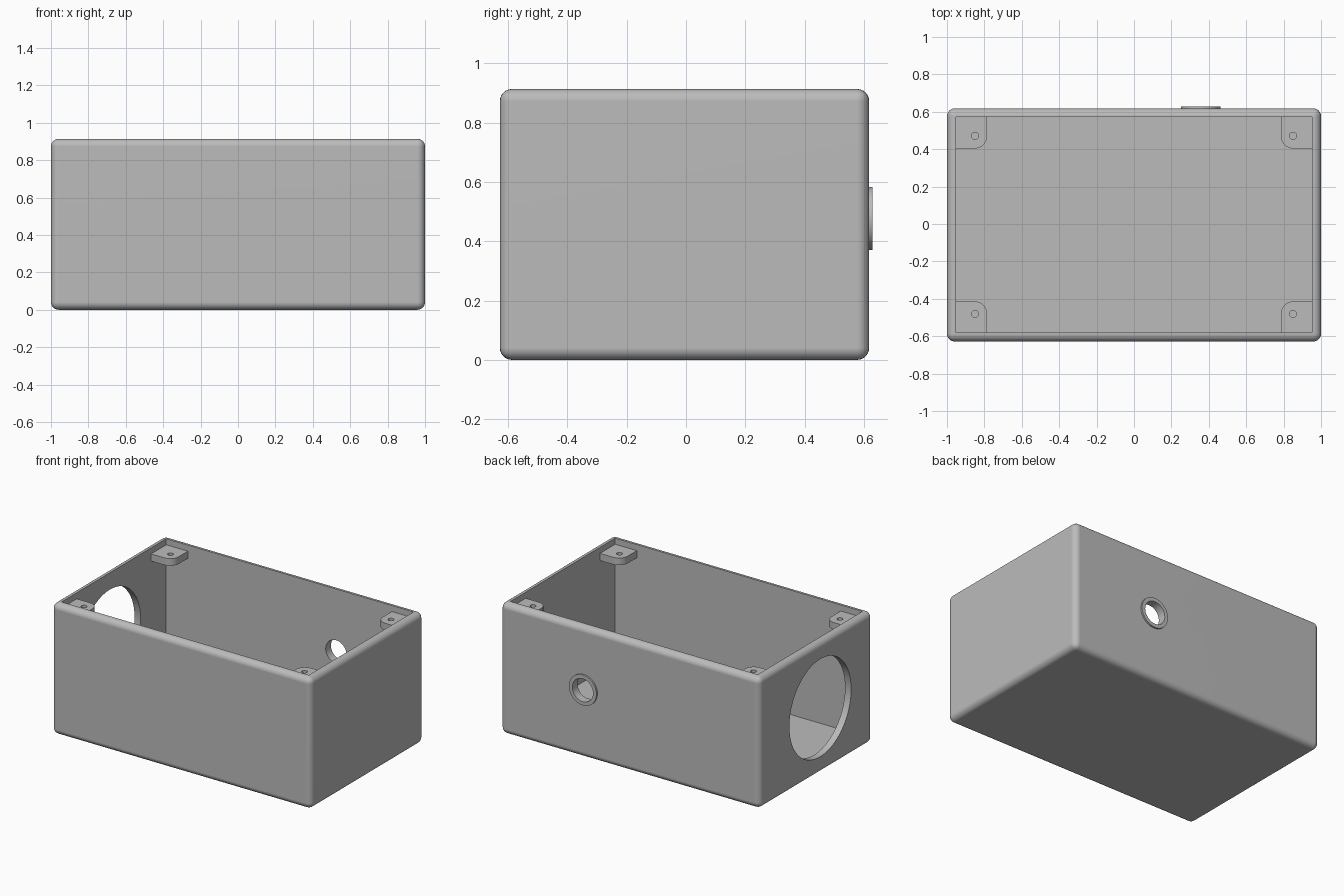
import bpy, bmesh, math
from mathutils import Matrix, Vector

if "Cube" in bpy.data.objects:
    bpy.data.objects.remove(bpy.data.objects["Cube"], do_unlink=True)

H, WALL, FILLET = 0.914, 0.047, 0.041
HALF_X, HALF_Y, MID_Y = 1.0, 0.623, -0.005
IN_X, IN_Y = HALF_X - WALL, HALF_Y - WALL
BOSS_TOP, BOSS_T, BOSS_W = 0.872, 0.05, 0.167

grey = bpy.data.materials.new("plain grey")
grey.use_nodes = True
colour = (0.5, 0.5, 0.5, 1)
grey.diffuse_color = colour
grey.node_tree.nodes["Principled BSDF"].inputs["Base Color"].default_value = colour


def make(name, bm):
    bmesh.ops.recalc_face_normals(bm, faces=bm.faces)
    mesh = bpy.data.meshes.new(name)
    bm.to_mesh(mesh)
    bm.free()
    mesh.materials.append(grey)
    ob = bpy.data.objects.new(name, mesh)
    bpy.context.collection.objects.link(ob)
    return ob


def box(name, lo, hi, pick=None, radius=0.0, segments=6):
    """Box between two corners; edges chosen by pick are rounded."""
    bm = bmesh.new()
    lo, hi = Vector(lo), Vector(hi)
    bmesh.ops.create_cube(bm, size=1)
    bmesh.ops.scale(bm, vec=hi - lo, verts=bm.verts)
    bmesh.ops.translate(bm, vec=(lo + hi) / 2, verts=bm.verts)
    if pick:
        bmesh.ops.bevel(bm, geom=[e for e in bm.edges if pick(e)], offset=radius,
                        segments=segments, profile=0.5, affect='EDGES')
    return make(name, bm)


def cylinder(name, centre, radius, depth, axis, sides=64):
    bm = bmesh.new()
    turn = Vector(axis).to_track_quat('Z', 'Y').to_matrix().to_4x4()
    bmesh.ops.create_cone(bm, cap_ends=True, segments=sides, radius1=radius, radius2=radius,
                          depth=depth, matrix=Matrix.Translation(centre) @ turn)
    return make(name, bm)


def cut(ob, tool, operation='DIFFERENCE'):
    """Apply a boolean and discard the helper."""
    mod = ob.modifiers.new("cut", 'BOOLEAN')
    mod.object, mod.operation, mod.solver = tool, operation, 'EXACT'
    bpy.context.view_layer.objects.active = ob
    bpy.ops.object.modifier_apply(modifier=mod.name)
    bpy.data.objects.remove(tool, do_unlink=True)


def finish(ob):
    bpy.ops.object.select_all(action='DESELECT')
    ob.select_set(True)
    bpy.context.view_layer.objects.active = ob
    bpy.ops.object.shade_smooth_by_angle(angle=math.radians(30))
    mod = ob.modifiers.new("even shading", 'WEIGHTED_NORMAL')
    mod.keep_sharp = True


# Open-topped shell with rounded outer edges
shell = box("enclosure_shell", (-HALF_X, MID_Y - HALF_Y, 0), (HALF_X, MID_Y + HALF_Y, H),
            lambda e: True, FILLET)
cut(shell, box("cavity", (-IN_X, MID_Y - IN_Y, WALL), (IN_X, MID_Y + IN_Y, H + 0.5)))

# Large round opening in the right end wall
cut(shell, cylinder("end_opening", (-HALF_X, -0.05, 0.457), 0.34, 0.4, (1, 0, 0), 96))

# Raised collar and its through hole in the back wall
back = MID_Y + HALF_Y
port = (0.356, back, 0.477)
cut(shell, cylinder("collar", (port[0], back - 0.01, port[2]), 0.106, 0.042, (0, 1, 0)), 'UNION')
cut(shell, cylinder("port_hole", port, 0.08, 0.4, (0, 1, 0)))
finish(shell)

# Four screw bosses under the rim, rounded towards the middle
for sx, side in ((1, "left"), (-1, "right")):
    for sy, end in ((-1, "front"), (1, "back")):
        xs = sorted((sx * (IN_X + 0.01), sx * (IN_X - BOSS_W)))
        ys = sorted((MID_Y + sy * (IN_Y + 0.01), MID_Y + sy * (IN_Y - BOSS_W)))

        def inner_corner(e):
            mid = (e.verts[0].co + e.verts[1].co) / 2
            upright = abs(e.verts[0].co.z - e.verts[1].co.z) > 0.01
            return upright and abs(mid.x) < IN_X and abs(mid.y - MID_Y) < IN_Y

        boss = box(f"screw_boss_{end}_{side}", (xs[0], ys[0], BOSS_TOP - BOSS_T),
                   (xs[1], ys[1], BOSS_TOP), inner_corner, 0.065, 10)
        cut(boss, cylinder("screw_hole", (sx * 0.85, MID_Y + sy * 0.476, BOSS_TOP),
                           0.019, 0.3, (0, 0, 1), 32))
        finish(boss)
